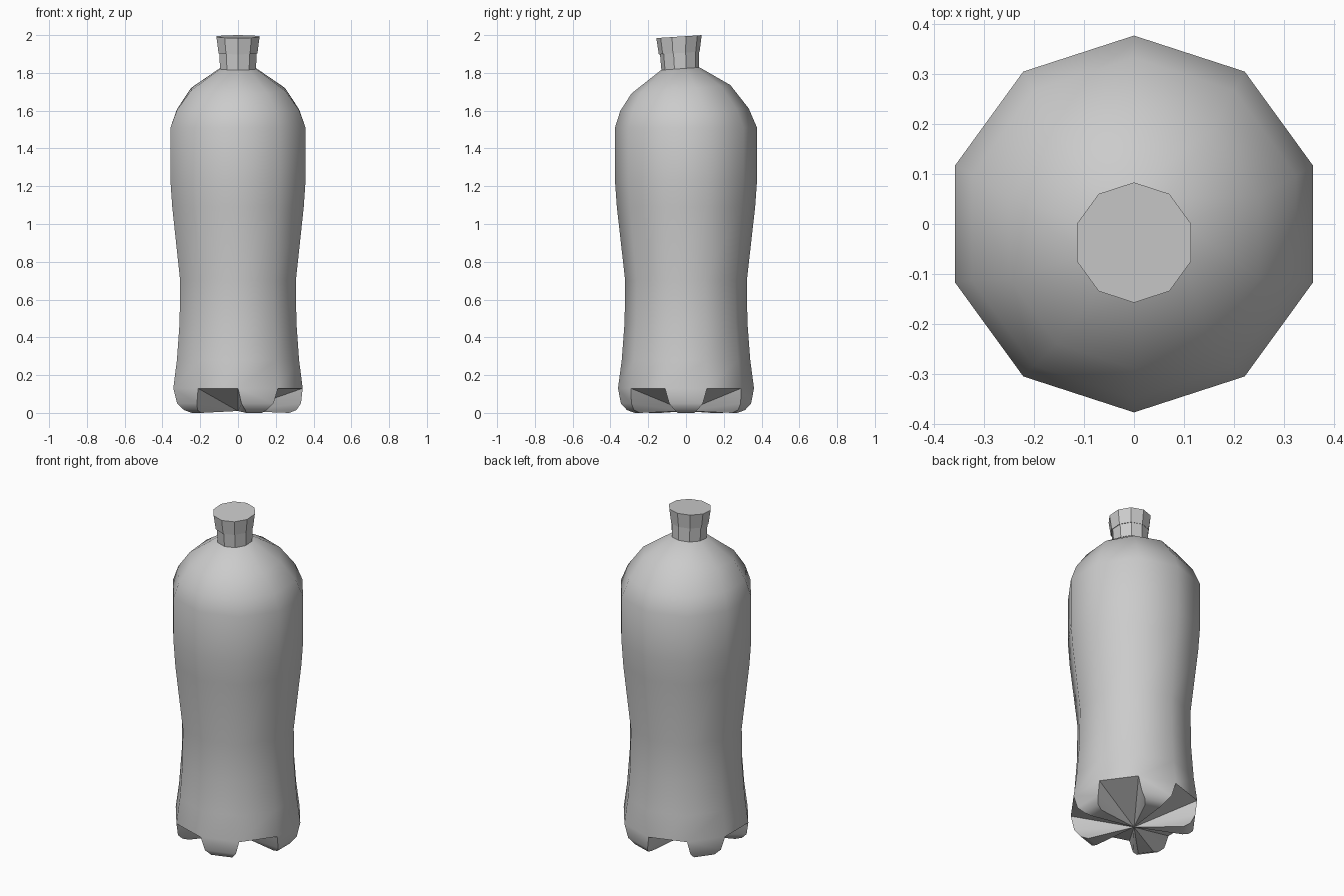
import bpy, bmesh, math

if "Cube" in bpy.data.objects:
    bpy.data.objects.remove(bpy.data.objects["Cube"], do_unlink=True)

SIDES = 10

grey = bpy.data.materials.new("plain grey")
grey.use_nodes = True
grey.diffuse_color = (0.6, 0.6, 0.6, 1)
grey.node_tree.nodes["Principled BSDF"].inputs["Base Color"].default_value = (0.6, 0.6, 0.6, 1)


def ring(bm, z, r, cy=0.0, slope=0.0):
    """Ten-sided ring, shifted in y and tilted forward by slope."""
    verts = []
    for k in range(SIDES):
        a = math.pi / 2 + k * math.tau / SIDES
        y = r * math.sin(a)
        verts.append(bm.verts.new((r * math.cos(a), cy + y, z + slope * y)))
    return verts


def bridge(bm, low, high):
    for k in range(SIDES):
        n = (k + 1) % SIDES
        bm.faces.new((low[k], low[n], high[n], high[k]))


def loft(bm, profile):
    rings = [ring(bm, *p) for p in profile]
    for low, high in zip(rings, rings[1:]):
        bridge(bm, low, high)
    return rings


def finish(bm, name, angle=None):
    bmesh.ops.recalc_face_normals(bm, faces=bm.faces)
    mesh = bpy.data.meshes.new(name)
    bm.to_mesh(mesh)
    bm.free()
    mesh.materials.append(grey)
    obj = bpy.data.objects.new(name, mesh)
    bpy.context.collection.objects.link(obj)
    if angle:
        bpy.ops.object.select_all(action="DESELECT")
        obj.select_set(True)
        bpy.context.view_layer.objects.active = obj
        bpy.ops.object.shade_smooth_by_angle(angle=math.radians(angle))
    return obj


# Body wall, from the top of the feet to the tilted shoulder
body = bmesh.new()
rings = loft(body, [
    (0.13, 0.36), (0.28, 0.34), (0.48, 0.325), (0.70, 0.322),
    (1.09, 0.366), (1.23, 0.376), (1.51, 0.376),
    (1.605, 0.34, -0.008, 0.02), (1.713, 0.262, -0.027, 0.085),
    (1.822, 0.102, -0.03, 0.07),
])
body.faces.new(rings[-1])

# Five feet on alternate sides, with sloping notches between them
foot_rows = [(0.05, 0.345, 15), (0.015, 0.315, 11), (0.0, 0.275, 9)]
base = rings[0]
centre = body.verts.new((0, 0, 0.01))
for k in range(SIDES):
    n = (k + 1) % SIDES
    if k % 2 == 0:
        body.faces.new((base[k], base[n], centre))
        continue
    mid = math.pi / 2 + (k + 0.5) * math.tau / SIDES
    left, right = [base[k]], [base[n]]
    for z, r, half in foot_rows:
        for side, sign in ((left, -1), (right, 1)):
            a = mid + sign * math.radians(half)
            side.append(body.verts.new((r * math.cos(a), r * math.sin(a), z)))
    for i in range(len(foot_rows)):
        body.faces.new((left[i], right[i], right[i + 1], left[i + 1]))
        for side in (left, right):
            body.faces.new((side[i], side[i + 1], centre))
    body.faces.new((left[-1], right[-1], centre))
finish(body, "bottle_body", 42)

# Neck
neck = bmesh.new()
loft(neck, [(1.818, 0.1, -0.03, 0.07), (1.91, 0.104, -0.034, 0.07)])
finish(neck, "neck", 30)

# Flared cap
cap = bmesh.new()
lower, upper = loft(cap, [(1.905, 0.108, -0.036, 0.065), (1.992, 0.12, -0.037, 0.065)])
cap.faces.new(lower)
cap.faces.new(upper)
finish(cap, "cap")
